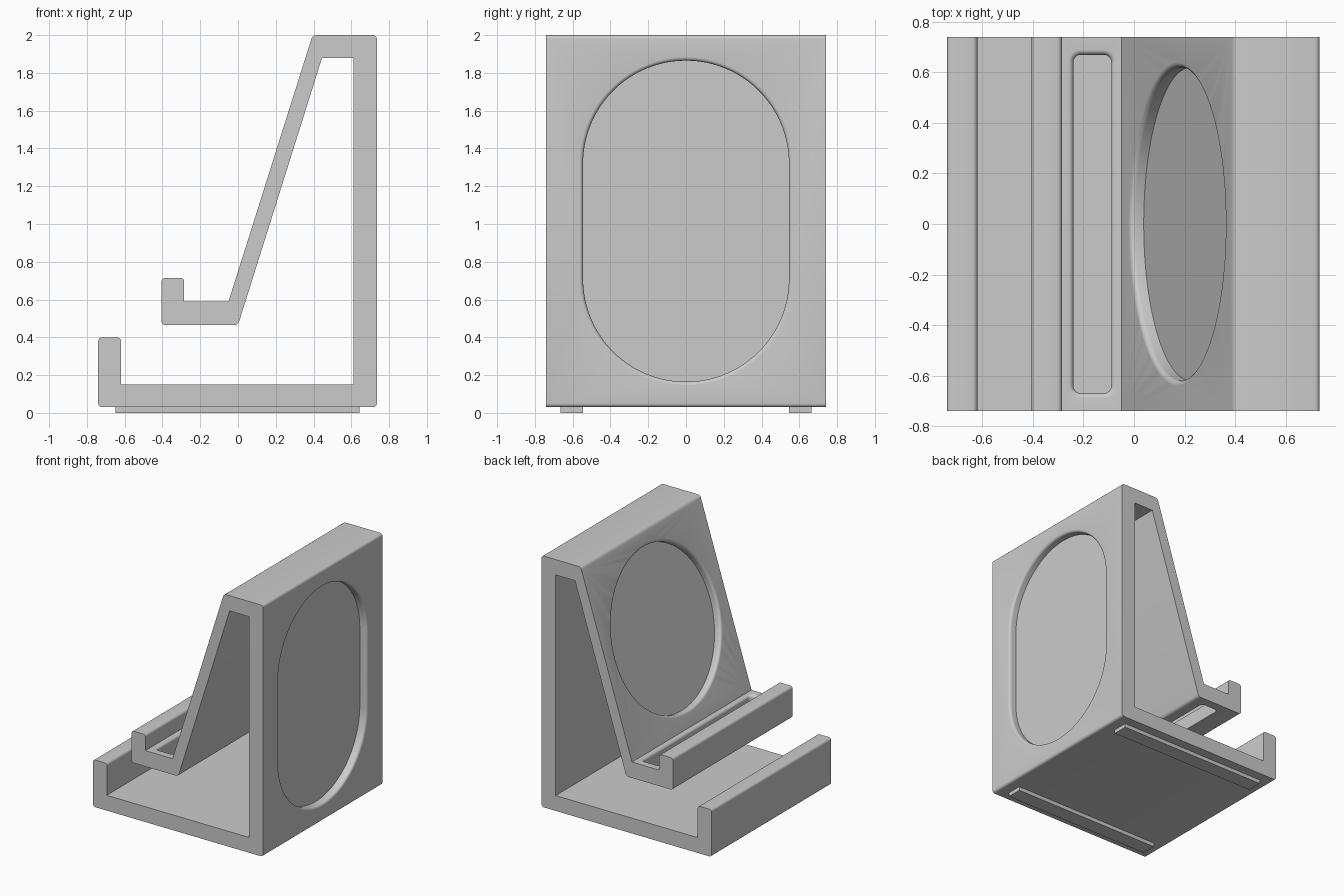
import bpy, bmesh, math
from mathutils import Matrix, Vector

cube = bpy.data.objects.get("Cube")
if cube:
    bpy.data.objects.remove(cube)

HALF = 0.74      # half of the stand's width
ROUND = 0.02     # radius of the softened edges

grey = bpy.data.materials.new("plain grey")
grey.use_nodes = True
colour = (0.6, 0.6, 0.6, 1)
grey.diffuse_color = colour
grey.node_tree.nodes["Principled BSDF"].inputs["Base Color"].default_value = colour


def make_object(name, bm):
    bmesh.ops.recalc_face_normals(bm, faces=bm.faces)
    mesh = bpy.data.meshes.new(name)
    bm.to_mesh(mesh)
    bm.free()
    mesh.materials.append(grey)
    obj = bpy.data.objects.new(name, mesh)
    bpy.context.collection.objects.link(obj)
    return obj


def activate(obj):
    bpy.ops.object.select_all(action='DESELECT')
    obj.select_set(True)
    bpy.context.view_layer.objects.active = obj


def rounded_ring(half_x, half_y, radius, steps=24):
    """Outline of a rectangle with round corners."""
    points = []
    for corner, (sx, sy) in enumerate(((1, 1), (-1, 1), (-1, -1), (1, -1))):
        for i in range(steps + 1):
            a = math.pi / 2 * (corner + i / steps)
            points.append((sx * (half_x - radius) + radius * math.cos(a),
                           sy * (half_y - radius) + radius * math.sin(a)))
    return points


def carve(target, half_x, half_y, radius, depth, centre, normal):
    """Cut a pocket with a softened rim into a face; local y follows world y."""
    levels = [(-depth, 0)]
    for i in range(7):
        t = math.pi / 2 * i / 6
        levels.append((ROUND * (math.sin(t) - 1), ROUND * (1 - math.cos(t))))
    levels.append((0.04, ROUND))
    z = Vector(normal).normalized()
    y = Vector((0, 1, 0))
    frame = Matrix((y.cross(z), y, z)).transposed().to_4x4()
    place = Matrix.Translation(centre) @ frame
    bm = bmesh.new()
    rings = []
    for height, grow in levels:
        outline = rounded_ring(half_x + grow, half_y + grow, radius + grow)
        rings.append([bm.verts.new(place @ Vector((px, py, height))) for px, py in outline])
    for low, high in zip(rings, rings[1:]):
        for i in range(len(low)):
            bm.faces.new((low[i - 1], low[i], high[i], high[i - 1]))
    bm.faces.new(rings[0])
    bm.faces.new(rings[-1])
    bmesh.ops.remove_doubles(bm, verts=bm.verts, dist=1e-5)
    cutter = make_object("pocket_cutter", bm)
    cutter.hide_render = True
    activate(target)
    mod = target.modifiers.new("pocket", 'BOOLEAN')
    mod.operation = 'DIFFERENCE'
    mod.solver = 'EXACT'
    mod.object = cutter
    bpy.ops.object.modifier_apply(modifier=mod.name)
    bpy.data.objects.remove(cutter)


# Stand body: one bent strip; the third value marks softened corners
profile = [
    (-0.74, 0.03, 1), (0.735, 0.03, 1), (0.735, 2.0, 1), (0.395, 2.0, 1),
    (-0.05, 0.59, 0), (-0.285, 0.59, 0), (-0.285, 0.715, 1), (-0.405, 0.715, 1),
    (-0.405, 0.465, 1), (0.0, 0.465, 1), (0.445, 1.88, 0), (0.612, 1.88, 0),
    (0.612, 0.15, 0), (-0.62, 0.15, 0), (-0.62, 0.40, 1), (-0.74, 0.40, 1),
]
bm = bmesh.new()
near = [bm.verts.new((x, -HALF, z)) for x, z, _ in profile]
far = [bm.verts.new((x, HALF, z)) for x, z, _ in profile]
bm.faces.new(near)
bm.faces.new(far)
for i in range(len(profile)):
    bm.faces.new((near[i - 1], near[i], far[i], far[i - 1]))
soft = [bm.edges.get((near[i], far[i])) for i, p in enumerate(profile) if p[2]]
bmesh.ops.bevel(bm, geom=soft, offset=ROUND, segments=5, profile=0.5, affect='EDGES')
body = make_object("stand_body", bm)

# Long round-ended pocket in the upright wall
carve(body, 0.85, 0.545, 0.545, 0.06, (0.735, 0, 1.015), (1, 0, 0))
# Round pocket in the sloping rest
carve(body, 0.62, 0.62, 0.62, 0.055, (0.1725, 0, 1.295), (-1.41, 0, 0.445))
# Cable slot through the cradle
carve(body, 0.075, 0.67, 0.03, 0.3, (-0.165, 0, 0.59), (0, 0, 1))

activate(body)
bpy.ops.object.shade_smooth_by_angle(angle=math.radians(30))

# Foot strips under the base
for side, name in ((1, "back_foot_strip"), (-1, "front_foot_strip")):
    bm = bmesh.new()
    bmesh.ops.create_cube(bm, size=1)
    bmesh.ops.scale(bm, vec=(1.29, 0.12, 0.03), verts=bm.verts)
    bmesh.ops.translate(bm, vec=(-0.003, side * 0.605, 0.015), verts=bm.verts)
    make_object(name, bm)
